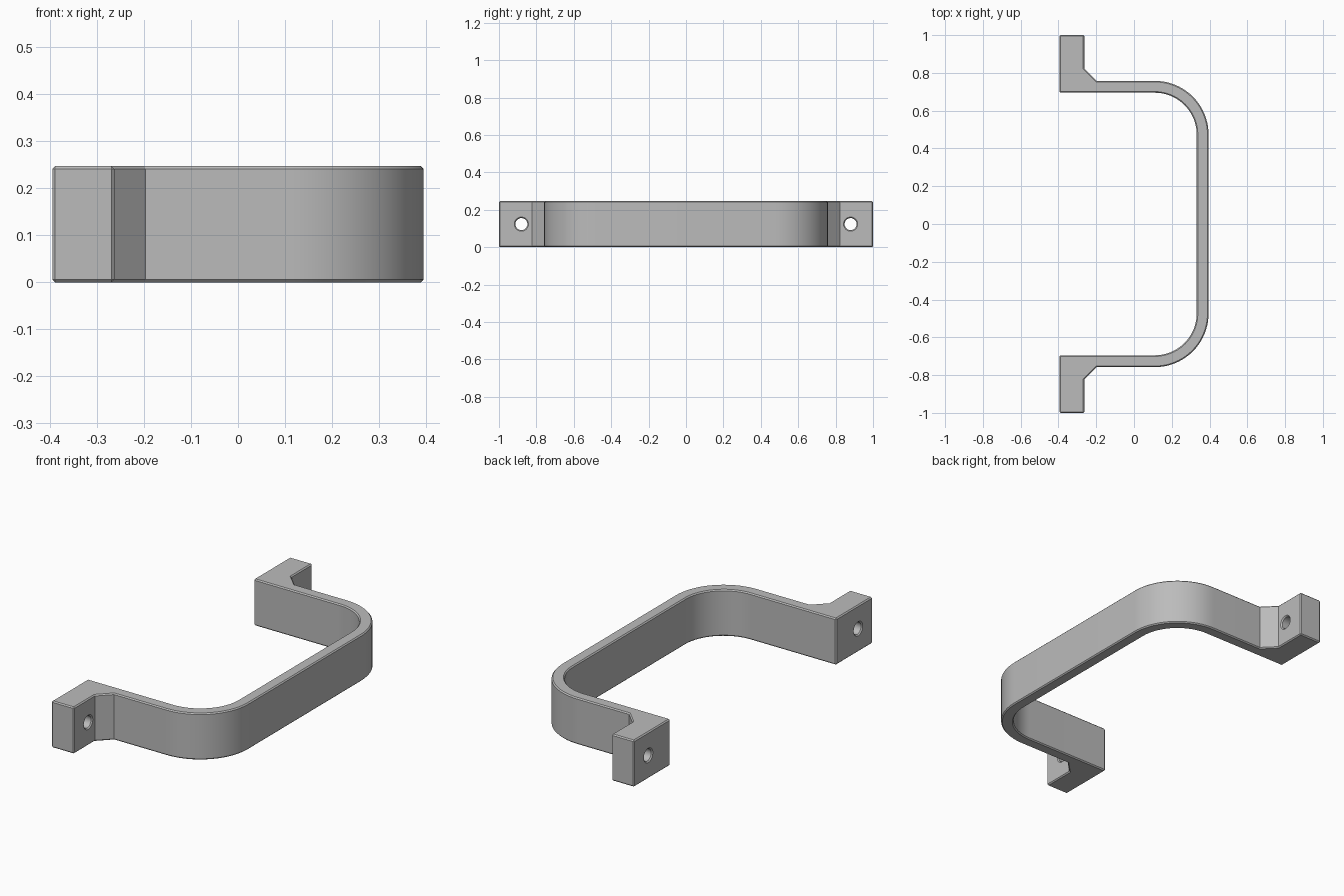
import bpy
import bmesh
from math import sin, cos, pi

cube = bpy.data.objects.get("Cube")
if cube:
    bpy.data.objects.remove(cube, do_unlink=True)

HEIGHT = 0.247
CHAMFER = 0.006
CENTRE = (0.11, 0.473)       # centre of the corner bend
R_OUT, R_IN = 0.285, 0.222
STEPS = 20

grey = bpy.data.materials.new("satin_grey")
grey.use_nodes = True
colour = (0.5, 0.5, 0.5, 1)
grey.diffuse_color = colour
grey.node_tree.nodes["Principled BSDF"].inputs["Base Color"].default_value = colour


def bend(radius):
    """Quarter bend from the leg round to the grip."""
    angles = [pi / 2 * (1 - i / STEPS) for i in range(STEPS + 1)]
    return [(CENTRE[0] + radius * cos(a), CENTRE[1] + radius * sin(a)) for a in angles]


def mirrored(path):
    return [(x, -y) for x, y in reversed(path)]


# Handle: foot, gusset, leg and bend, mirrored across y and extruded
outer = [(-0.395, 1), (-0.263, 1), (-0.263, 0.824), (-0.197, 0.758)] + bend(R_OUT)
inner = [(-0.395, CENTRE[1] + R_IN)] + bend(R_IN)
outline = outer + mirrored(outer) + [(x, -y) for x, y in inner] + inner[::-1]

bm = bmesh.new()
base = bm.faces.new([bm.verts.new((x, y, 0)) for x, y in outline])
top = bmesh.ops.extrude_face_region(bm, geom=[base])["geom"]
bmesh.ops.translate(bm, vec=(0, 0, HEIGHT),
                    verts=[v for v in top if isinstance(v, bmesh.types.BMVert)])
bmesh.ops.recalc_face_normals(bm, faces=bm.faces)
mesh = bpy.data.meshes.new("handle")
bm.to_mesh(mesh)
bm.free()
mesh.materials.append(grey)
handle = bpy.data.objects.new("handle", mesh)
bpy.context.collection.objects.link(handle)

# Screw holes through both feet
for side, y in (("left", 0.88), ("right", -0.88)):
    bpy.ops.mesh.primitive_cylinder_add(vertices=32, radius=0.032, depth=0.4,
                                        location=(-0.33, y, HEIGHT / 2),
                                        rotation=(0, pi / 2, 0))
    cutter = bpy.context.object
    cutter.name = "hole_cutter_" + side
    cutter.data.materials.append(grey)
    cutter.hide_render = True
    cutter.hide_viewport = True
    cut = handle.modifiers.new("screw_hole_" + side, 'BOOLEAN')
    cut.operation = 'DIFFERENCE'
    cut.solver = 'EXACT'
    cut.object = cutter

# Fine chamfer on every sharp edge, including the hole rims
bevel = handle.modifiers.new("chamfer", 'BEVEL')
bevel.width = CHAMFER
bevel.segments = 1
bevel.limit_method = 'ANGLE'
bevel.angle_limit = pi / 3
bevel.use_clamp_overlap = False

# Apply the cuts and chamfer, then smooth the bends
bpy.ops.object.select_all(action='DESELECT')
bpy.context.view_layer.objects.active = handle
handle.select_set(True)
for name in [m.name for m in handle.modifiers]:
    bpy.ops.object.modifier_apply(modifier=name)
bpy.ops.object.shade_smooth_by_angle(angle=pi / 6)
for helper in [o for o in bpy.data.objects if o.name.startswith("hole_cutter")]:
    bpy.data.objects.remove(helper, do_unlink=True)
